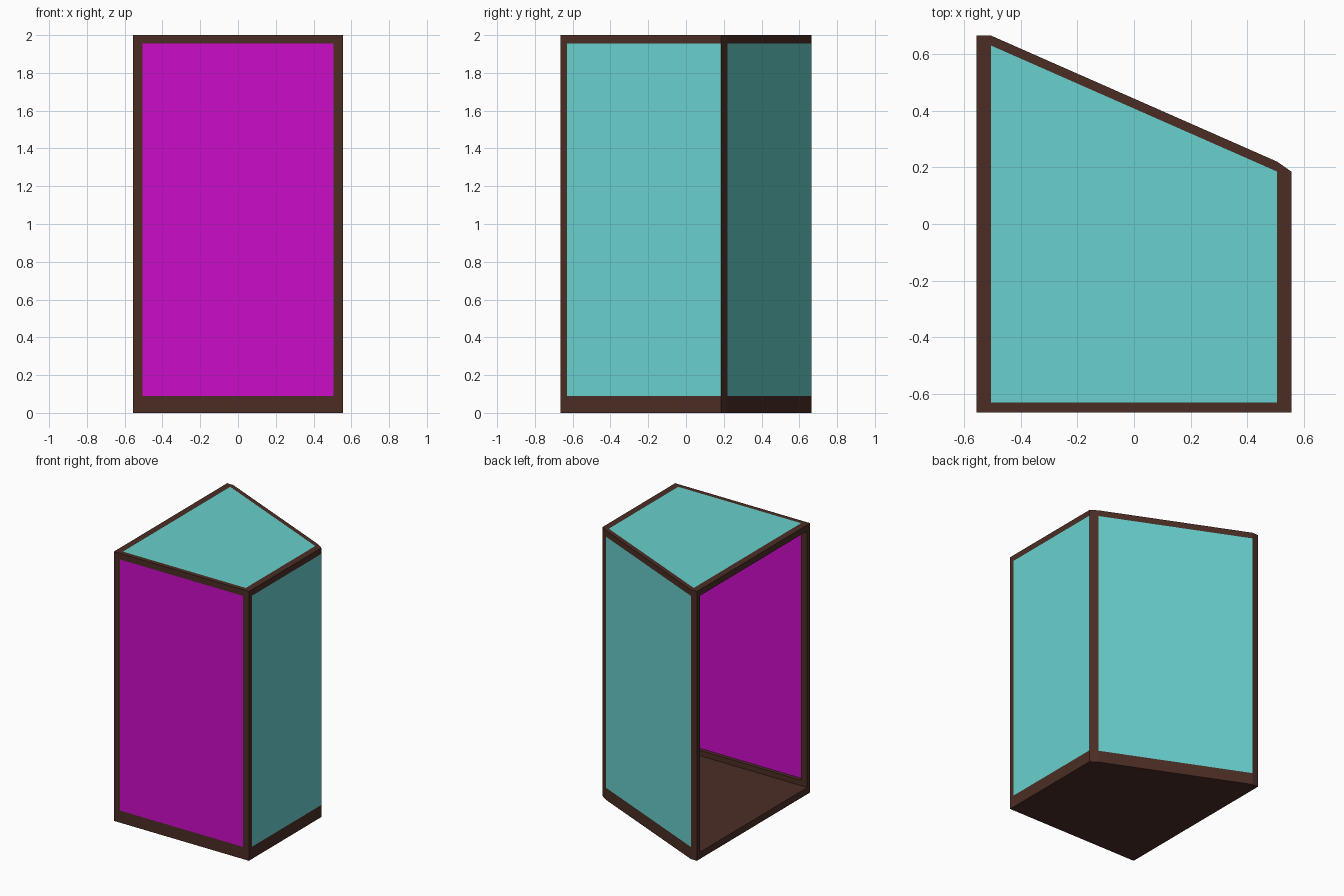
import bpy
import bmesh

cube = bpy.data.objects.get("Cube")
if cube:
    bpy.data.objects.remove(cube, do_unlink=True)


def material(name, rgb):
    m = bpy.data.materials.new(name)
    m.use_nodes = True
    m.diffuse_color = (*rgb, 1)
    m.node_tree.nodes["Principled BSDF"].inputs["Base Color"].default_value = (*rgb, 1)
    return m


brown = material("dark brown", (0.07, 0.027, 0.018))
cyan = material("pale cyan", (0.14, 0.63, 0.61))
magenta = material("bright magenta", (0.60, 0.004, 0.57))


def prism(name, outline, low, high, mat):
    """Extrude a flat outline from height low to height high."""
    bm = bmesh.new()
    base = bm.faces.new([bm.verts.new((x, y, low)) for x, y in outline])
    top = bmesh.ops.extrude_face_region(bm, geom=[base])["geom"]
    for v in top:
        if isinstance(v, bmesh.types.BMVert):
            v.co.z = high
    bmesh.ops.recalc_face_normals(bm, faces=bm.faces[:])
    mesh = bpy.data.meshes.new(name)
    bm.to_mesh(mesh)
    bm.free()
    mesh.materials.append(mat)
    obj = bpy.data.objects.new(name, mesh)
    bpy.context.collection.objects.link(obj)


def rect(x0, x1, y0, y1):
    return [(x0, y0), (x1, y0), (x1, y1), (x0, y1)]


def slant(depth):
    """Strip along the slanted back, reaching inward by depth."""
    return [(-XI, YO), (XI, YC), (XI, YC - depth), (-XI, YO - depth)]


# Outer and inner frame limits, slanted corner, and heights
XO, XI = 0.555, 0.505
YO, YI = 0.665, 0.63
YC, YS = 0.22, 0.185
FLOOR, SILL, HEAD, TOP = 0.05, 0.09, 1.955, 2.0
THIN = 0.008

# Floor slab
prism("floor", [(-XO, -YO), (XO, -YO), (XO, YS), (XI, YC), (-XI, YO), (-XO, YO)],
      0, FLOOR, brown)

# Corner posts
posts = {
    "front_right_post": rect(-XO, -XI, -YO, -YI),
    "front_left_post": rect(XI, XO, -YO, -YI),
    "back_right_post": rect(-XO, -XI, YI, YO),
    "back_left_post": [(XI, YS), (XO, YS), (XI, YC)],
}
for name, outline in posts.items():
    prism(name, outline, FLOOR, TOP, brown)

# Rails: the open right side has only an upper one
rails = {
    "front": rect(-XI, XI, -YO, -YI),
    "left": rect(XI, XO, -YI, YS),
    "back": slant(YO - YI),
    "right": rect(-XO, -XI, -YI, YI),
}
for name, outline in rails.items():
    prism(name + "_top_rail", outline, HEAD, TOP, brown)
    if name != "right":
        prism(name + "_bottom_rail", outline, FLOOR, SILL, brown)

# Thin panels set flush with the outside of the frame
prism("front_panel", rect(-XI, XI, -YO, -YO + THIN), SILL, HEAD, magenta)
prism("left_panel", rect(XO - THIN, XO, -YI, YS), SILL, HEAD, cyan)
prism("back_panel", slant(THIN), SILL, HEAD, cyan)
prism("roof_panel", [(-XI, -YI), (XI, -YI), (XI, YS), (-XI, YI)], TOP - THIN, TOP, cyan)
